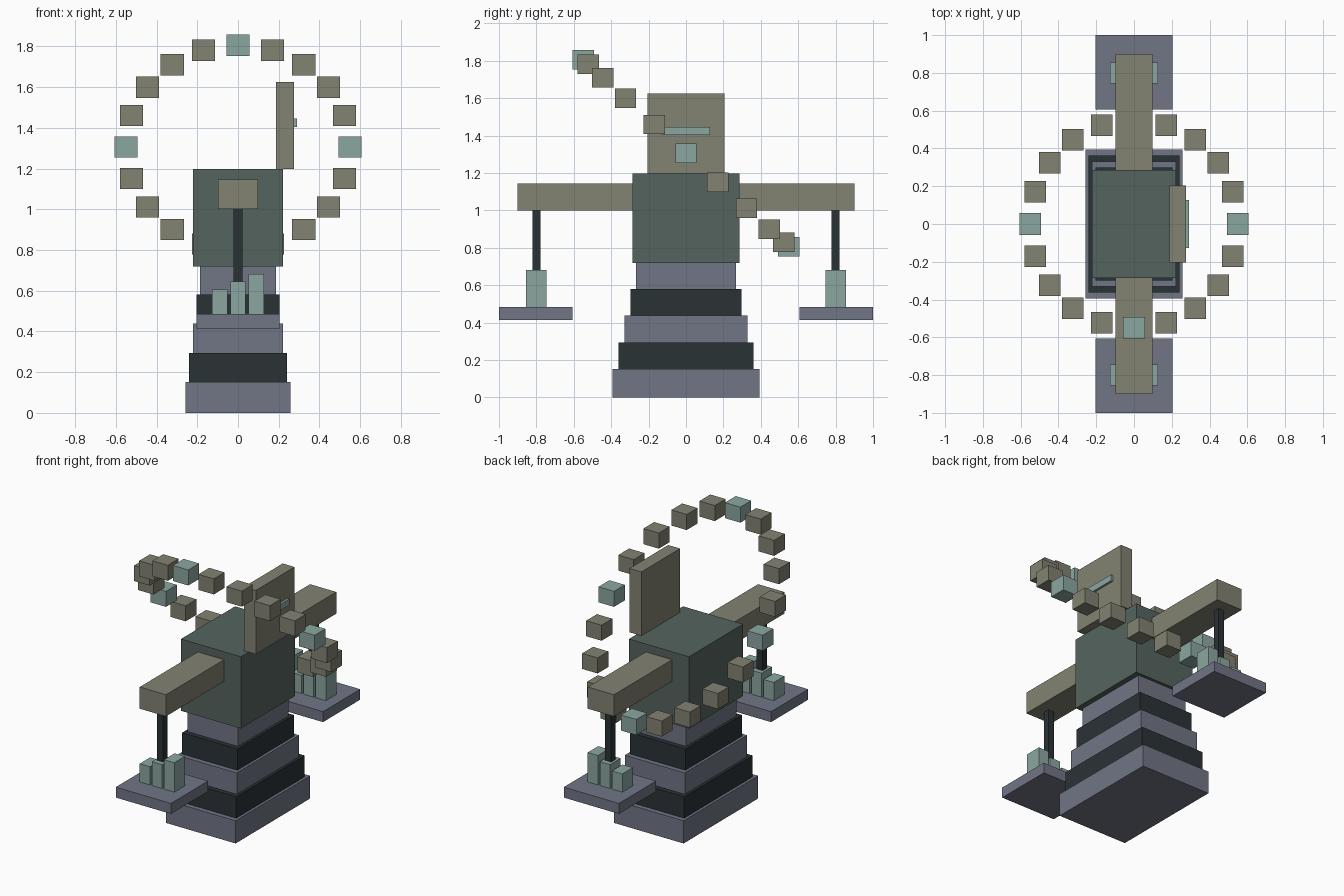
import bpy, bmesh, math

if "Cube" in bpy.data.objects:
    bpy.data.objects.remove(bpy.data.objects["Cube"])

COLOURS = {
    "slate": (0.165, 0.18, 0.24, 1),
    "charcoal": (0.023, 0.032, 0.036, 1),
    "deep_green": (0.09, 0.127, 0.112, 1),
    "olive": (0.223, 0.223, 0.17, 1),
    "pale_teal": (0.26, 0.386, 0.352, 1),
}
MATS = {}
for key, rgba in COLOURS.items():
    MATS[key] = bpy.data.materials.new(key)
    MATS[key].diffuse_color = rgba


def box(name, x, y, z, colour):
    """Axis-aligned box from (min, max) ranges."""
    bm = bmesh.new()
    bmesh.ops.create_cube(bm, size=1)
    ranges = (x, y, z)
    for v in bm.verts:
        v.co = [(lo + hi) / 2 + c * (hi - lo) for c, (lo, hi) in zip(v.co, ranges)]
    mesh = bpy.data.meshes.new(name)
    bm.to_mesh(mesh)
    bm.free()
    mesh.materials.append(MATS[colour])
    obj = bpy.data.objects.new(name, mesh)
    bpy.context.collection.objects.link(obj)
    return obj


def around(centre, half):
    return (centre - half, centre + half)


# Stepped pedestal, alternating colours
levels = [0, 0.152, 0.295, 0.438, 0.581, 0.718]
for i in range(5):
    box(f"pedestal_tier_{i + 1}", around(0, 0.258 - 0.018 * i), around(0, 0.394 - 0.032 * i),
        (levels[i], levels[i + 1]), "charcoal" if i % 2 else "slate")

# Central body
box("body", around(0, 0.222), around(0, 0.286), (0.718, 1.198), "deep_green")

# Upright panel with a slit window on its outer face
box("upright_panel", (0.187, 0.275), around(0, 0.205), (1.198, 1.625), "olive")
box("panel_slit", (0.26, 0.29), around(0, 0.128), (1.403, 1.445), "pale_teal")

# Front and back arms, each with a hanging rod and a loaded tray
for side, s in (("front", -1), ("back", 1)):
    def span(a, b):
        return tuple(sorted((s * a, s * b)))
    box(f"{side}_arm", around(0, 0.097), span(0.28, 0.9), (1.0, 1.145), "olive")
    box(f"{side}_rod", around(0, 0.022), span(0.779, 0.822), (0.485, 1.0), "charcoal")
    box(f"{side}_tray", around(0, 0.204), span(0.607, 1.0), (0.415, 0.485), "slate")
    for i, top in enumerate((0.607, 0.645, 0.682)):
        box(f"{side}_tray_block_{i + 1}", around(0.09 * (i - 1), 0.038),
            span(0.745, 0.856), (0.485, top), "pale_teal")

# Tilted ring of blocks, every fifth one accented
for i in range(20):
    a = math.tau * i / 20
    box(f"ring_block_{i + 1}", around(0.55 * math.sin(a), 0.057),
        around(-0.55 * math.cos(a), 0.057), around(1.305 + 0.5 * math.cos(a), 0.052),
        "olive" if i % 5 else "pale_teal")

for m in bpy.data.materials:
    if m.users and not m.is_grease_pencil:
        m.use_nodes = True
        m.node_tree.nodes["Principled BSDF"].inputs["Base Color"].default_value = m.diffuse_color
